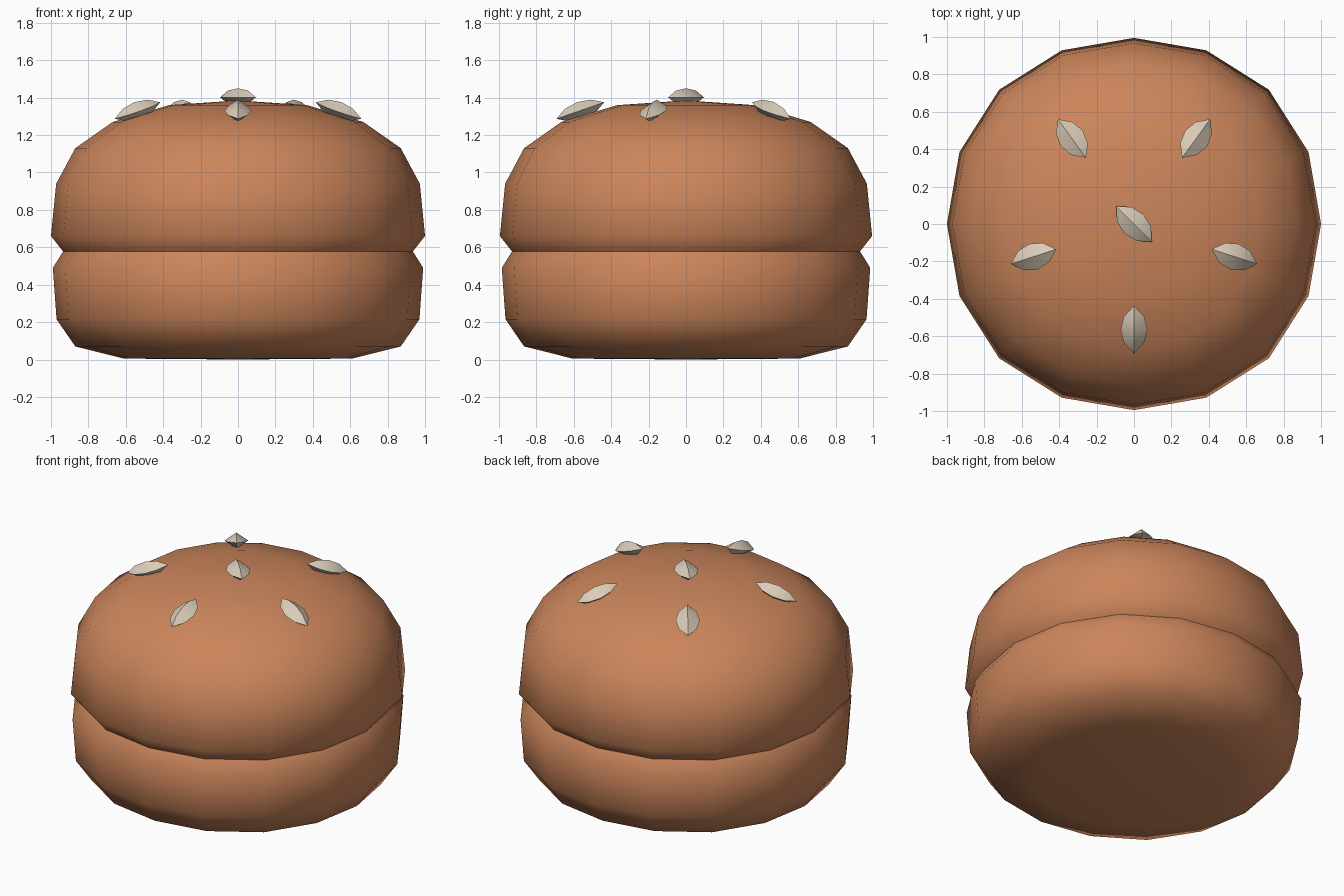
import bpy, bmesh, math
from mathutils import Matrix, Vector

if "Cube" in bpy.data.objects:
    bpy.data.objects.remove(bpy.data.objects["Cube"])

SIDES = 16


def material(name, color):
    m = bpy.data.materials.new(name)
    m.diffuse_color = (*color, 1)
    m.use_nodes = True
    m.node_tree.nodes["Principled BSDF"].inputs["Base Color"].default_value = m.diffuse_color
    return m


bread = material("baked_bread", (0.60, 0.235, 0.105))
sesame = material("pale_seed", (0.70, 0.60, 0.48))


def finish(bm, name, mat, angle):
    bmesh.ops.recalc_face_normals(bm, faces=bm.faces)
    mesh = bpy.data.meshes.new(name)
    bm.to_mesh(mesh)
    bm.free()
    mesh.materials.append(mat)
    obj = bpy.data.objects.new(name, mesh)
    bpy.context.collection.objects.link(obj)
    bpy.ops.object.select_all(action='DESELECT')
    obj.select_set(True)
    bpy.context.view_layer.objects.active = obj
    bpy.ops.object.shade_smooth_by_angle(angle=math.radians(angle))
    return obj


def skin(bm, loops, closed_a=None, closed_b=None):
    """Bridge equal rings with quads, and cap the ends to a point."""
    n = len(loops[0])
    for a, b in zip(loops, loops[1:]):
        for i in range(n):
            j = (i + 1) % n
            bm.faces.new((a[i], a[j], b[j], b[i]))
    for loop, tip in ((loops[0], closed_a), (loops[-1], closed_b)):
        if tip is not None:
            v = bm.verts.new(tip)
            for i in range(n):
                bm.faces.new((loop[i], loop[(i + 1) % n], v))


def bun(name, profile, tip):
    """Slightly squared 16-sided turned shape; profile runs from seam to tip."""
    bm = bmesh.new()
    loops = []
    for r, z in profile:
        ring = []
        for i in range(SIDES):
            a = math.tau * i / SIDES
            q = r * (1 + 0.02 * math.sin(2 * a) ** 2)
            ring.append(bm.verts.new((q * math.cos(a), 0.995 * q * math.sin(a), z)))
        loops.append(ring)
    skin(bm, loops, closed_b=(0, 0, tip))
    finish(bm, name, bread, 75)


# Two bread halves meeting in a pinched seam
bun("bottom_bun", [(0.935, 0.578), (0.99, 0.49), (0.97, 0.215),
                   (0.87, 0.07), (0.61, 0.005)], 0.0)
bun("top_bun", [(0.935, 0.578), (1.0, 0.66), (0.972, 0.94), (0.87, 1.13),
                (0.67, 1.27), (0.37, 1.36)], 1.385)


def seed(name, matrix):
    """Pointed seed with a ridge, diamond in cross-section."""
    bm = bmesh.new()
    half, width, height = 0.135, 0.072, 0.048
    loops = []
    for t, s in ((-0.55, 0.75), (0, 1), (0.55, 0.75)):
        loops.append([bm.verts.new((t * half, y * width * s, z * height * s))
                      for y, z in ((1, 0), (0, 1), (-1, 0), (0, -1))])
    skin(bm, loops, (-half, 0, 0), (half, 0, 0))
    bm.transform(matrix)
    finish(bm, name, sesame, 30)


# Centre seed, then a ring of five leaning outward
seed("centre_seed", Matrix.Translation((0, 0, 1.402)) @ Matrix.Rotation(math.radians(-45), 4, 'Z'))
for k in range(5):
    seed(f"ring_seed_{k + 1}",
         Matrix.Rotation(math.radians(-90 + 72 * k), 4, 'Z')
         @ Matrix.Translation((0.565, 0, 1.331))
         @ Matrix.Rotation(math.radians(19), 4, 'Y'))
